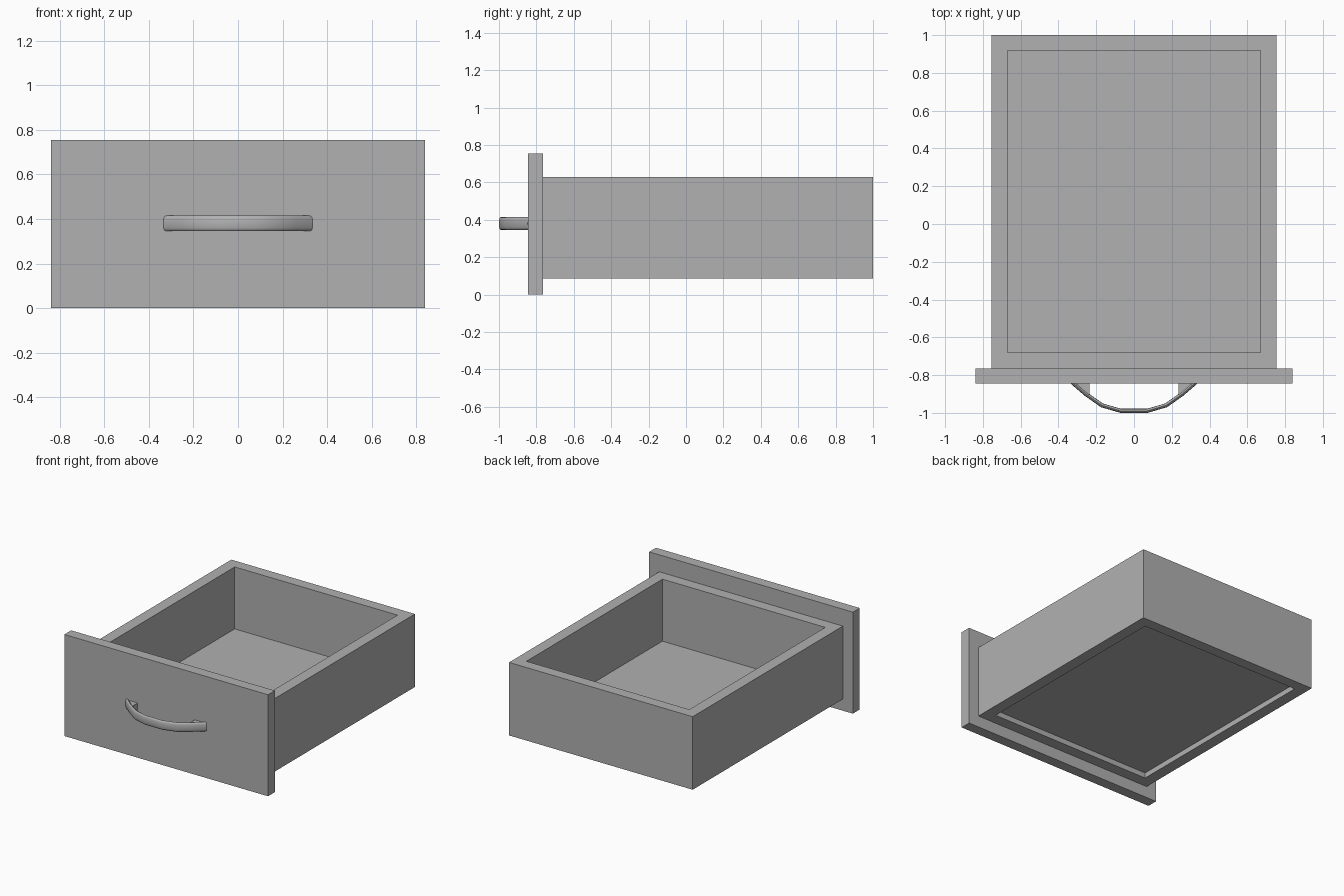
import bpy, bmesh, math
from mathutils import Vector

if "Cube" in bpy.data.objects:
    bpy.data.objects.remove(bpy.data.objects["Cube"])

grey = bpy.data.materials.new("dark_grey")
grey.diffuse_color = (0.44, 0.44, 0.44, 1)
grey.use_nodes = True
grey.node_tree.nodes["Principled BSDF"].inputs["Base Color"].default_value = grey.diffuse_color


def finish(name, bm):
    bmesh.ops.recalc_face_normals(bm, faces=bm.faces)
    me = bpy.data.meshes.new(name)
    bm.to_mesh(me)
    bm.free()
    me.materials.append(grey)
    ob = bpy.data.objects.new(name, me)
    bpy.context.collection.objects.link(ob)
    return ob


def box(name, lo, hi):
    bm = bmesh.new()
    bmesh.ops.create_cube(bm, size=1)
    lo, hi = Vector(lo), Vector(hi)
    for v in bm.verts:
        v.co = (lo + hi) / 2 + v.co * (hi - lo)
    return finish(name, bm)


def loft(bm, rings, closed=False):
    """Skin equal-length vertex rings; cap the ends unless closed."""
    rings = [[bm.verts.new(p) for p in r] for r in rings]
    n = len(rings[0])
    for i in range(len(rings) - (not closed)):
        a, b = rings[i], rings[(i + 1) % len(rings)]
        for j in range(n):
            k = (j + 1) % n
            bm.faces.new((a[j], a[k], b[k], b[j]))
    if not closed:
        bm.faces.new(rings[0])
        bm.faces.new(rings[-1])


def rect(x, y0, y1, z):
    return [(-x, y0, z), (x, y0, z), (x, y1, z), (-x, y1, z)]


# Front panel
box("front_panel", (-0.838, -0.844, 0), (0.838, -0.764, 0.755))

# Four walls as one continuous frame
bm = bmesh.new()
outer, inner = (0.755, -0.764, 1.0), (0.67, -0.68, 0.918)
loft(bm, [rect(*outer, 0.086), rect(*outer, 0.629),
          rect(*inner, 0.629), rect(*inner, 0.086)], closed=True)
finish("drawer_walls", bm)

# Floor board, recessed above the lower edge of the walls
box("drawer_floor", (-0.67, -0.68, 0.126), (0.67, 0.918, 0.168))

# Bowed handle: rounded strap swept along a faceted arc
half = [(0.07, -0.989), (0.17, -0.96), (0.255, -0.9), (0.327, -0.838)]
path = [Vector((-x, y, 0)) for x, y in reversed(half)] + [Vector((x, y, 0)) for x, y in half]
section = []
for i in range(12):
    a = math.tau * i / 12
    c, s = math.cos(a), math.sin(a)
    section.append((0.011 * math.copysign(abs(c) ** 0.8, c),
                    0.035 * math.copysign(abs(s) ** 0.8, s)))
rings = []
for i, p in enumerate(path):
    t = (path[min(i + 1, len(path) - 1)] - path[max(i - 1, 0)]).normalized()
    n = Vector((t.y, -t.x, 0))
    rings.append([p + n * u + Vector((0, 0, 0.38 + w)) for u, w in section])
bm = bmesh.new()
loft(bm, rings)
handle = finish("handle", bm)
bpy.context.view_layer.objects.active = handle
handle.select_set(True)
bpy.ops.object.shade_smooth_by_angle(angle=math.radians(60))

# Handle feet: wedges filling the ends of the bow
for side, sx in (("left", -1), ("right", 1)):
    bm = bmesh.new()
    prof = [(0.235, -0.84), (0.324, -0.84), (0.255, -0.9), (0.235, -0.914)]
    loft(bm, [[(sx * x, y, z) for x, y in prof] for z in (0.353, 0.407)])
    finish("handle_foot_" + side, bm)
